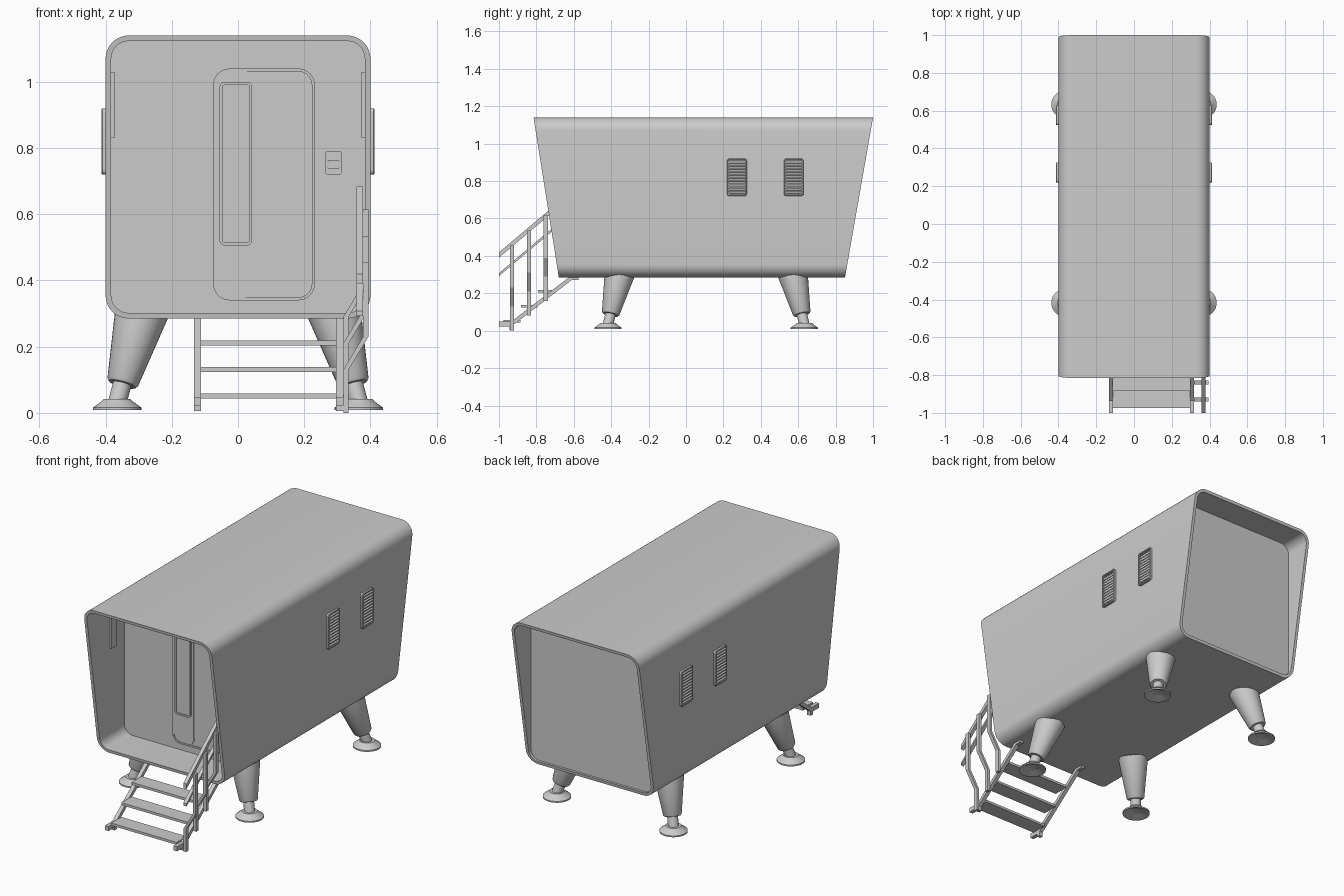
import bpy, bmesh, math
from mathutils import Vector

if "Cube" in bpy.data.objects:
    bpy.data.objects.remove(bpy.data.objects["Cube"])


def finish(name, bm):
    bmesh.ops.recalc_face_normals(bm, faces=bm.faces)
    me = bpy.data.meshes.new(name)
    bm.to_mesh(me)
    bm.free()
    ob = bpy.data.objects.new(name, me)
    bpy.context.collection.objects.link(ob)
    return ob


def nest(name, loops):
    """Bridge equal-length loops in order and cap both ends."""
    bm = bmesh.new()
    rings = [[bm.verts.new(p) for p in loop] for loop in loops]
    n = len(rings[0])
    for a, b in zip(rings, rings[1:]):
        for i in range(n):
            j = (i + 1) % n
            bm.faces.new((a[i], a[j], b[j], b[i]))
    bm.faces.new(rings[0])
    bm.faces.new(rings[-1])
    return finish(name, bm)


def rrect(u0, u1, v0, v1, r, d=0.0, seg=8):
    """Rounded rectangle inset by d, as 2D points."""
    u0, u1, v0, v1, r = u0 + d, u1 - d, v0 + d, v1 - d, max(r - d, 0.002)
    pts = []
    for cu, cv, a0 in ((u1 - r, v1 - r, 0), (u0 + r, v1 - r, 90),
                       (u0 + r, v0 + r, 180), (u1 - r, v0 + r, 270)):
        for k in range(seg + 1):
            a = math.radians(a0 + 90 * k / seg)
            pts.append((cu + r * math.cos(a), cv + r * math.sin(a)))
    return pts


def sweep(name, path, a, b):
    """Rectangular bar along a path with half-size vectors a and b."""
    a, b = Vector(a), Vector(b)
    return nest(name, [[Vector(p) + a + b, Vector(p) + a - b,
                        Vector(p) - a - b, Vector(p) - a + b] for p in path])


def lathe(name, base, axis, profile, n=32):
    """Turned part: (radius, height) profile along a tilted axis."""
    base, axis = Vector(base), Vector(axis).normalized()
    u = axis.cross(Vector((0, 1, 0))).normalized()
    v = axis.cross(u)
    return nest(name, [[base + axis * h
                        + u * (r * math.cos(2 * math.pi * i / n))
                        + v * (r * math.sin(2 * math.pi * i / n))
                        for i in range(n)] for r, h in profile])


def on_front(pts, y):
    return [(x, y, z) for x, z in pts]


# Cabin shell with slanted ends and recessed end walls
WALL, BACK = -0.47, 0.84
outer = rrect(-0.40, 0.40, 0.285, 1.14, 0.07)
inner = rrect(-0.40, 0.40, 0.285, 1.14, 0.07, 0.017)


def slant(pts, y_low, y_high):
    return [(x, y_low + (y_high - y_low) * (z - 0.285) / 0.855, z) for x, z in pts]


nest("cabin_shell", [on_front(inner, WALL), slant(inner, -0.68, -0.815),
                     slant(outer, -0.68, -0.815), slant(outer, 0.85, 1.0),
                     slant(inner, 0.85, 1.0), on_front(inner, BACK)])


# Door, door leaf, window and control box on the front wall
def framed(name, rect, r, rim, y_rim, y_in):
    nest(name, [on_front(rrect(*rect, r), WALL + 0.01),
                on_front(rrect(*rect, r), y_rim),
                on_front(rrect(*rect, r, rim), y_rim),
                on_front(rrect(*rect, r, rim), y_in)])


framed("door", (-0.075, 0.232, 0.34, 1.04), 0.05, 0.009, WALL - 0.010, WALL - 0.004)
framed("door_leaf", (-0.066, 0.06, 0.349, 1.031), 0.04, 0.003, WALL - 0.007, WALL - 0.008)
framed("door_window", (-0.056, 0.043, 0.505, 1.0), 0.018, 0.009, WALL - 0.018, WALL - 0.011)
framed("control_box", (0.265, 0.312, 0.72, 0.79), 0.004, 0.005, WALL - 0.02, WALL - 0.017)
framed("control_screen", (0.271, 0.306, 0.738, 0.762), 0.003, 0.003, WALL - 0.024, WALL - 0.021)

for s, side in ((-1, "left"), (1, "right")):
    # Strip lamps inside the porch
    sweep(side + "_porch_lamp", [(s * 0.379, -0.575, 0.83), (s * 0.379, -0.575, 1.03)],
          (0.006, 0, 0), (0, 0.022, 0))

    # Louvred vents
    for k, y in enumerate((0.272, 0.576)):
        rect = (y - 0.053, y + 0.053, 0.72, 0.92)

        def on_side(pts, x):
            return [(s * x, u, v) for u, v in pts]

        tag = "%s_vent_%d" % (side, k + 1)
        nest(tag, [on_side(rrect(*rect, 0.014), 0.395),
                   on_side(rrect(*rect, 0.014), 0.410),
                   on_side(rrect(*rect, 0.014, 0.003), 0.413),
                   on_side(rrect(*rect, 0.014, 0.008), 0.413),
                   on_side(rrect(*rect, 0.014, 0.008), 0.402)])
        for i in range(11):
            z = 0.738 + i * 0.0164
            sweep("%s_slat_%d" % (tag, i + 1),
                  [(s * 0.407, y - 0.046, z), (s * 0.407, y + 0.046, z)],
                  (s * 0.005, 0, -0.004), (0, 0, 0.003))

    # Splayed legs with round feet, mirrored front to back
    for f, end in ((-1, "front"), (1, "rear")):
        yc = 0.108
        foot = Vector((s * 0.365, yc + f * 0.525, 0.03))
        top = Vector((s * 0.295, yc + f * 0.466, 0.29))
        lathe("%s_%s_leg" % (end, side), foot, top - foot,
              [(0.028, 0), (0.028, 0.06), (0.042, 0.06), (0.048, 0.068), (0.081, 0.29)])
        lathe("%s_%s_foot" % (end, side), (foot.x, foot.y, 0), (0, 0, 1),
              [(0.035, 0.022), (0.062, 0.008), (0.073, 0.008), (0.073, 0.016),
               (0.048, 0.034), (0.040, 0.042)])

# Stair stringers
for x, side in ((-0.122, "left"), (0.307, "right")):
    sweep(side + "_stair_stringer",
          [(x, -1.0, 0.035), (x, -0.935, 0.035), (x, -0.61, 0.285), (x, -0.575, 0.285)],
          (0.011, 0, 0), (0, 0, 0.013))
    sweep(side + "_stair_toe", [(x, -0.935, 0.005), (x, -0.935, 0.04)],
          (0.011, 0, 0), (0, 0.010, 0))

# Treads
for i in range(3):
    y, z = -0.93 + 0.092 * i, 0.051 + 0.08 * i
    sweep("stair_tread_%d" % (i + 1), [(-0.113, y, z), (0.298, y, z)],
          (0, 0.045, 0), (0, 0, 0.007))

# Cranked handrail posts
for i in range(3):
    y, z = -0.93 + 0.09 * i, 0.08 * i
    sweep("handrail_post_%d" % (i + 1),
          [(0.326, y, z), (0.326, y, z + 0.13), (0.386, y, z + 0.23), (0.386, y, z + 0.455)],
          (0.008, 0, 0), (0, 0.011, 0))

# Handrails
for name, z, h in (("upper_handrail", 0.405, 0.014), ("lower_handrail", 0.30, 0.008)):
    sweep(name, [(0.368, -1.0, z), (0.368, -0.685, z + 0.265)], (0.010, 0, 0), (0, 0, h))

# Smooth the curved surfaces, keep edges sharp
for ob in bpy.context.collection.objects:
    ob.select_set(True)
    bpy.context.view_layer.objects.active = ob
bpy.ops.object.shade_smooth_by_angle(angle=math.radians(30))
